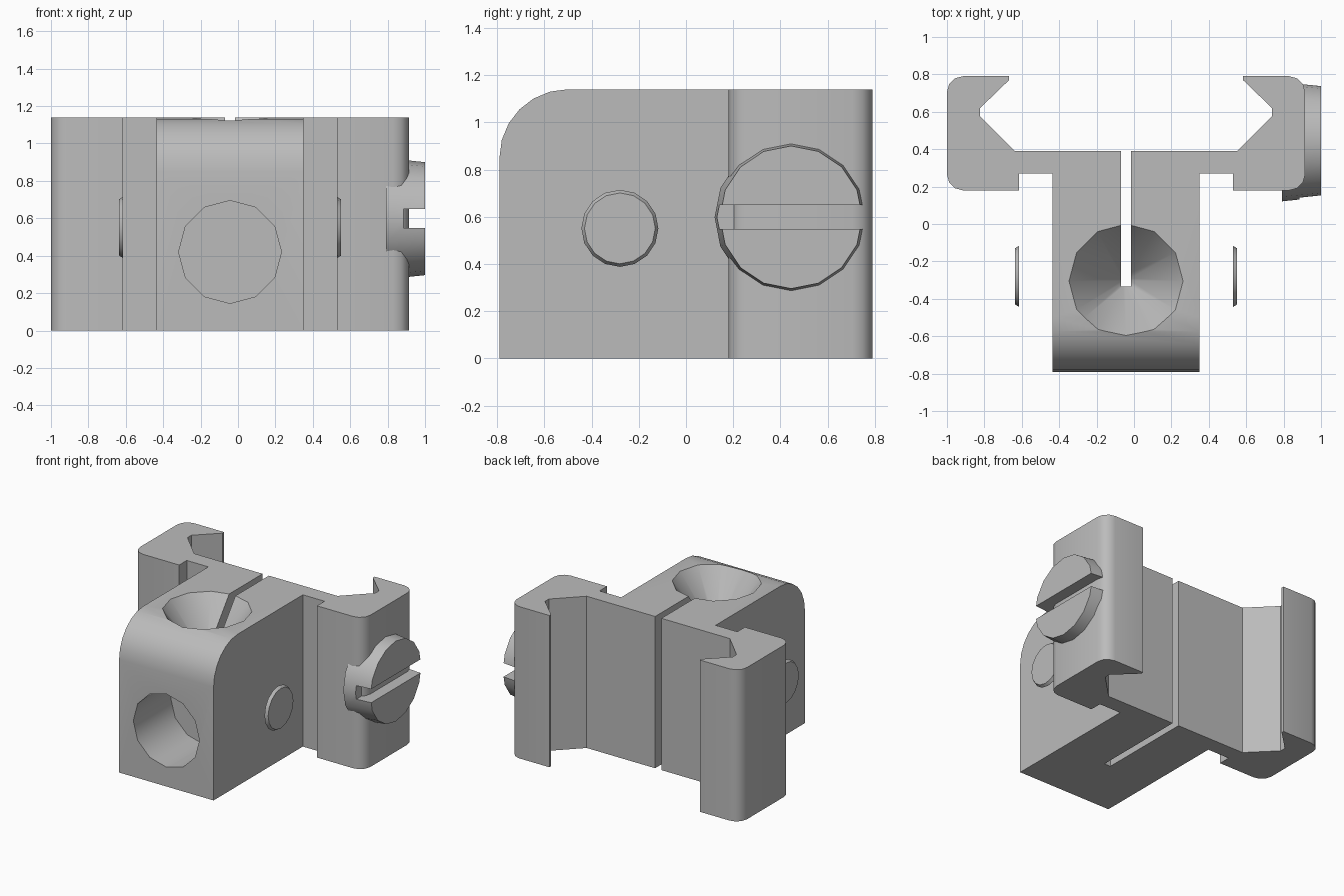
import bpy, bmesh, math
from mathutils import Matrix, Vector

cube = bpy.data.objects.get("Cube")
if cube:
    bpy.data.objects.remove(cube, do_unlink=True)

grey = bpy.data.materials.new("plain grey")
grey.use_nodes = True
grey.diffuse_color = (0.5, 0.5, 0.5, 1)
grey.node_tree.nodes["Principled BSDF"].inputs["Base Color"].default_value = (0.5, 0.5, 0.5, 1)

MID = -0.0425   # mirror line of the bracket
HEIGHT = 1.14


def finish(name, bm):
    bmesh.ops.recalc_face_normals(bm, faces=bm.faces)
    mesh = bpy.data.meshes.new(name)
    bm.to_mesh(mesh)
    bm.free()
    mesh.materials.append(grey)
    obj = bpy.data.objects.new(name, mesh)
    bpy.context.collection.objects.link(obj)
    return obj


def prism(name, points, offset):
    """Extrude a closed outline of 3D points along an offset."""
    bm = bmesh.new()
    face = bm.faces.new([bm.verts.new(p) for p in points])
    out = bmesh.ops.extrude_face_region(bm, geom=[face])
    moved = [v for v in out["geom"] if isinstance(v, bmesh.types.BMVert)]
    bmesh.ops.translate(bm, vec=offset, verts=moved)
    return finish(name, bm)


def box(name, low, high):
    (x0, y0, z0), (x1, y1, z1) = low, high
    return prism(name, [(x0, y0, z0), (x1, y0, z0), (x1, y1, z0), (x0, y1, z0)], (0, 0, z1 - z0))


def cone(name, start, end, r1, r2, sides):
    """Cone or cylinder between two points, with a vertex on the axes."""
    a, b = Vector(start), Vector(end)
    turn = (b - a).to_track_quat("Z", "Y").to_matrix().to_4x4()
    bm = bmesh.new()
    bmesh.ops.create_cone(bm, cap_ends=True, segments=sides, radius1=r1, radius2=r2,
                          depth=(b - a).length, matrix=Matrix.Translation((a + b) / 2) @ turn)
    return finish(name, bm)


def cut(obj, cutter):
    mod = obj.modifiers.new("cut", "BOOLEAN")
    mod.operation = "DIFFERENCE"
    mod.solver = "EXACT"
    mod.object = cutter
    bpy.context.view_layer.objects.active = obj
    bpy.ops.object.modifier_apply(modifier=mod.name)
    bpy.data.objects.remove(cutter, do_unlink=True)


def smooth(obj):
    bpy.ops.object.select_all(action="DESELECT")
    obj.select_set(True)
    bpy.context.view_layer.objects.active = obj
    bpy.ops.object.shade_smooth_by_angle(angle=math.radians(35))


def arc(cx, cy, r, start, end, steps):
    angles = [math.radians(start + (end - start) * i / steps) for i in range(steps + 1)]
    return [(cx + r * math.cos(a), cy + r * math.sin(a)) for a in angles]


# Clamp body: half outline, mirrored, extruded upwards
R = 0.085
half = [(0.3925, -0.79), (0.3925, 0.27), (0.5725, 0.27), (0.5725, 0.18)]
half += arc(0.9575 - R, 0.18 + R, R, -90, 0, 3)
half += arc(0.9575 - R, 0.79 - R, R, 0, 90, 3)
half += [(0.625, 0.79), (0.625, 0.77), (0.78, 0.62), (0.78, 0.575), (0.595, 0.39)]
outline = half + [(-x, y) for x, y in reversed(half)]
body = prism("clamp_body", [(MID + x, y, 0) for x, y in outline], (0, 0, HEIGHT))

# Rounded upper front edge
ROUND = 0.29
corner = [(-0.9, HEIGHT - ROUND)] + arc(-0.79 + ROUND, HEIGHT - ROUND, ROUND, 180, 90, 6)
corner += [(-0.79 + ROUND, 1.3), (-0.9, 1.3)]
cut(body, prism("edge_cutter", [(-0.6, y, z) for y, z in corner], (1.1, 0, 0)))

# Conical socket on top, round bore in front, and the narrow split
RIM, DEPTH = 0.305, 0.4
grow = 1.25
cut(body, cone("socket_cutter", (MID, -0.305, HEIGHT - DEPTH),
               (MID, -0.305, HEIGHT + DEPTH * (grow - 1)), 0, RIM * grow, 12))
cut(body, cone("bore_cutter", (MID, -0.9, 0.42), (MID, -0.345, 0.42), 0.275, 0.275, 12))
cut(body, box("split_cutter", (MID - 0.026, -0.333, -0.1), (MID + 0.026, 0.6, 1.3)))
smooth(body)

# Slotted clamp screw
screw = cone("screw_head", (0.79, 0.445, 0.598), (1.0, 0.445, 0.598), 0.324, 0.302, 16)
cut(screw, box("slot_cutter", (0.885, 0, 0.548), (1.1, 0.9, 0.65)))
smooth(screw)

# Thin side buttons
for name, side in (("left_button", 1), ("right_button", -1)):
    smooth(cone(name, (MID + side * 0.5725, -0.28, 0.551),
                (MID + side * 0.594, -0.28, 0.551), 0.163, 0.15, 16))
